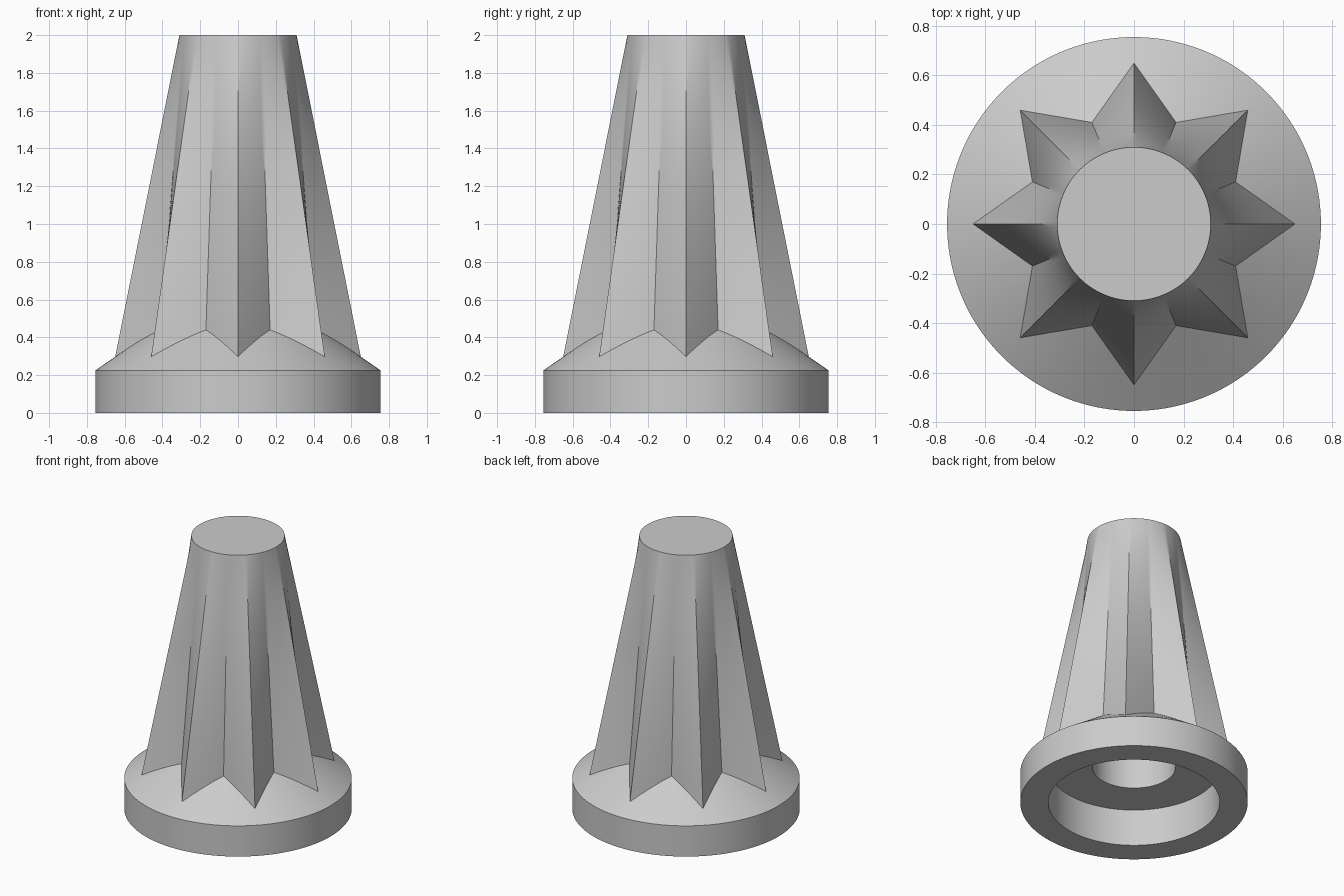
import bpy, bmesh, math

if "Cube" in bpy.data.objects:
    bpy.data.objects.remove(bpy.data.objects["Cube"])

COLS = 192            # columns around the axis, a multiple of 16
POINTS = 8            # star points
TIP, VALLEY = 0.65, 0.444
TOP_R, HEIGHT = 0.31, 2.0
RIM_R, RIM_Z, SLOPE = 0.755, 0.225, 0.69

grey = bpy.data.materials.new("light grey")
grey.diffuse_color = (0.6, 0.6, 0.6, 1)
grey.use_nodes = True
grey.node_tree.nodes["Principled BSDF"].inputs["Base Color"].default_value = grey.diffuse_color


def star_radius(a):
    """Distance to a straight-sided star with a tip at angle 0."""
    half = math.pi / POINTS
    a = a % (2 * half)
    a = min(a, 2 * half - a)
    return TIP * VALLEY * math.sin(half) / (
        TIP * math.sin(a) + VALLEY * math.sin(half - a))


def circle(r, z):
    return lambda a: (r, z)


def loft_ring(t):
    """Ring at fraction t between the star on the cone and the top circle."""
    def ring(a):
        r = star_radius(a)
        z = RIM_Z + (RIM_R - r) * SLOPE
        return r + (TOP_R - r) * t, z + (HEIGHT - z) * t
    return ring


def skin(name, rings, cap_first=False, cap_last=False):
    """Join rings, listed from inside the bottom up over the outside."""
    bm = bmesh.new()
    loops = []
    for ring in rings:
        loop = []
        for i in range(COLS):
            a = 2 * math.pi * i / COLS
            r, z = ring(a)
            loop.append(bm.verts.new((r * math.cos(a), r * math.sin(a), z)))
        loops.append(loop)
    for lo, hi in zip(loops, loops[1:]):
        for i in range(COLS):
            j = (i + 1) % COLS
            bm.faces.new((lo[i], lo[j], hi[j], hi[i]))
    if cap_first:
        bm.faces.new(loops[0][::-1])
    if cap_last:
        bm.faces.new(loops[-1])
    mesh = bpy.data.meshes.new(name)
    bm.to_mesh(mesh)
    bm.free()
    mesh.materials.append(grey)
    obj = bpy.data.objects.new(name, mesh)
    bpy.context.collection.objects.link(obj)
    bpy.ops.object.select_all(action='DESELECT')
    obj.select_set(True)
    bpy.context.view_layer.objects.active = obj
    bpy.ops.object.shade_smooth_by_angle(angle=math.radians(30))
    return obj


# Round base: blind bore, wide recess, rim and sloping shoulder
skin("base", [
    circle(0.276, 1.6), circle(0.276, 0.27),
    circle(0.569, 0.27), circle(0.569, 0),
    circle(RIM_R, 0), circle(RIM_R, RIM_Z), loft_ring(0),
], cap_first=True)

# Fluted body: star at the foot blending to a flat round top
skin("fluted_body", [loft_ring(k / 16) for k in range(17)], cap_last=True)
